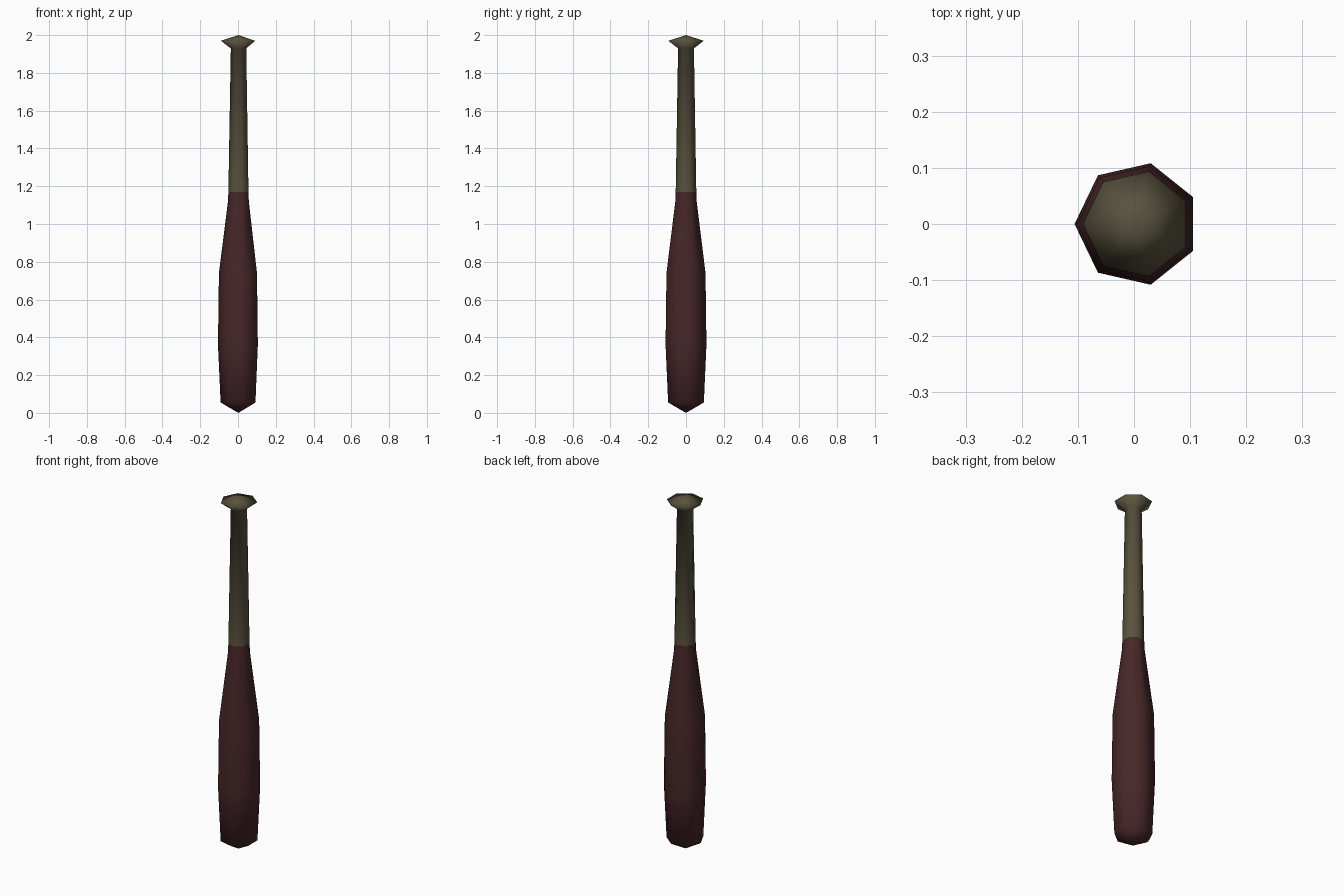
import bpy, bmesh, math

if "Cube" in bpy.data.objects:
    bpy.data.objects.remove(bpy.data.objects["Cube"])

SIDES, CX = 7, 0.005


def material(name, rgb):
    m = bpy.data.materials.new(name)
    m.diffuse_color = (*rgb, 1)
    m.use_nodes = True
    m.node_tree.nodes["Principled BSDF"].inputs["Base Color"].default_value = m.diffuse_color
    return m


# Profile of the bat as (radius, height), from barrel tip to knob rim
profile = [(0.097, 0.055), (0.111, 0.36), (0.106, 0.74), (0.058, 1.12),
           (0.056, 1.17), (0.043, 1.93), (0.096, 1.97)]
GRIP_START = 1.17

bm = bmesh.new()

# Seven-sided rings, one corner pointing to -x
rings = []
for r, z in profile:
    ring = []
    for i in range(SIDES):
        a = math.pi + 2 * math.pi * i / SIDES
        ring.append(bm.verts.new((CX + r * math.cos(a), r * math.sin(a), z)))
    rings.append(ring)

# Sides
for low, high in zip(rings, rings[1:]):
    for i in range(SIDES):
        j = (i + 1) % SIDES
        bm.faces.new((low[i], low[j], high[j], high[i]))

# Shallow pointed caps at both ends
for ring, z in ((rings[0], 0.0), (rings[-1], 2.0)):
    tip = bm.verts.new((CX - 0.003, 0, z))
    for i in range(SIDES):
        bm.faces.new((ring[i], ring[(i + 1) % SIDES], tip))
bmesh.ops.recalc_face_normals(bm, faces=bm.faces)

# Dark red barrel below, olive grip and knob above
for f in bm.faces:
    f.material_index = int(f.calc_center_median().z > GRIP_START)
    f.smooth = True

mesh = bpy.data.meshes.new("baseball_bat")
bm.to_mesh(mesh)
bm.free()
mesh.materials.append(material("dark red wood", (0.062, 0.020, 0.022)))
mesh.materials.append(material("olive grip", (0.100, 0.084, 0.048)))
bat = bpy.data.objects.new("baseball_bat", mesh)
bpy.context.collection.objects.link(bat)
